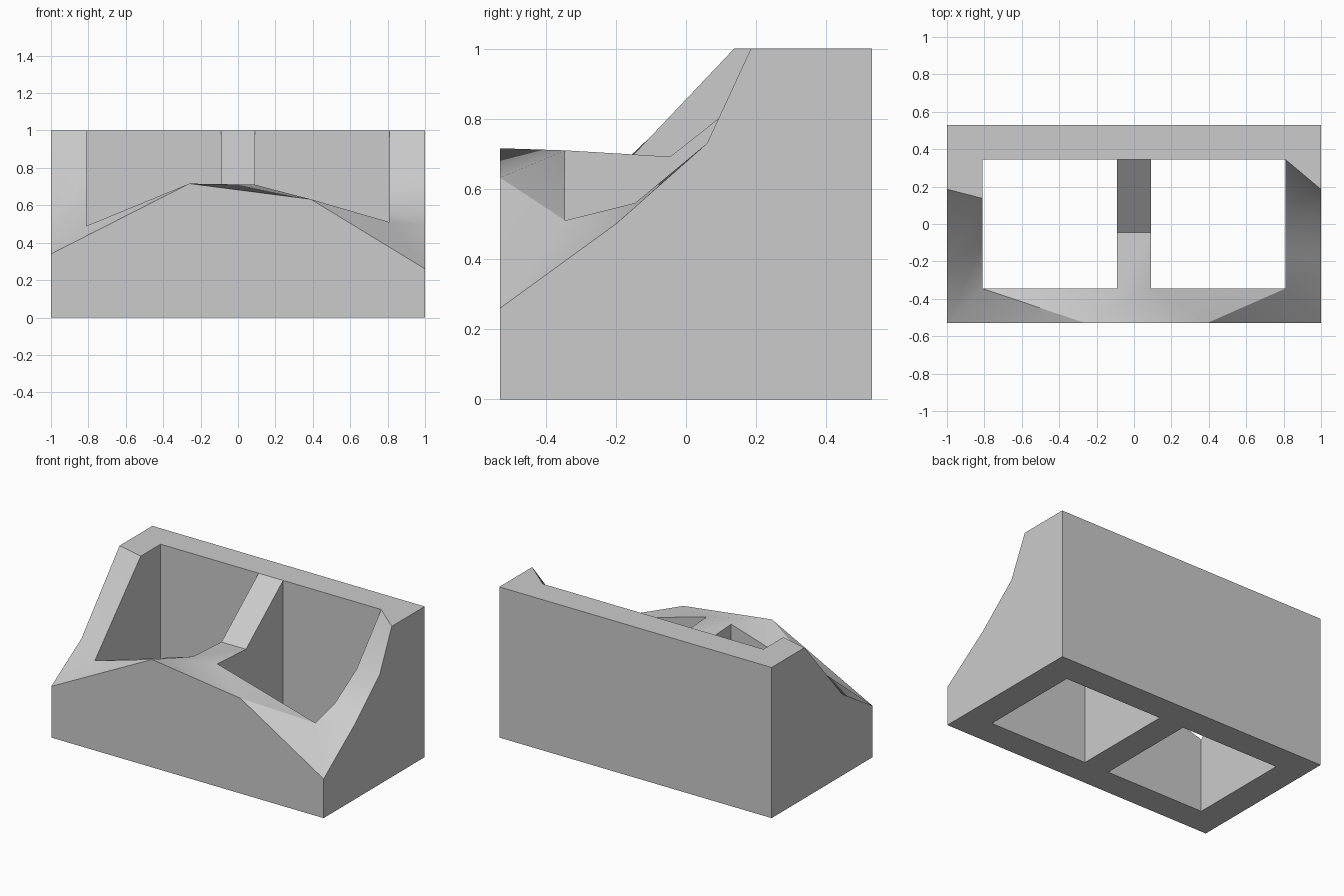
import bpy
import bmesh
import math

if "Cube" in bpy.data.objects:
    bpy.data.objects.remove(bpy.data.objects["Cube"], do_unlink=True)

concrete = bpy.data.materials.new("grey concrete")
concrete.use_nodes = True
GREY = (0.6, 0.6, 0.6, 1)
concrete.diffuse_color = GREY
concrete.node_tree.nodes["Principled BSDF"].inputs["Base Color"].default_value = GREY

# plan sizes of the block, its two cells and the web between them
W, D = 1.0, 0.53
CELL, WEB, WALL = 0.81, 0.09, 0.345

bm = bmesh.new()


def edge_line(x, profile):
    """Broken edge running front to back at one x, given as (y, z) pairs."""
    return [bm.verts.new((x, y, z)) for y, z in profile]


# broken edges of the two end walls and the web, ending on the flat rim
left_out = edge_line(-W, [(-D, 0.34), (-0.215, 0.535), (0.186, 1)])
left_in = edge_line(-CELL, [(-WALL, 0.49), (-0.1, 0.75), (0.137, 1)])
right_out = edge_line(W, [(-D, 0.26), (-0.2, 0.5), (0.06, 0.73), (0.185, 1)])
right_in = edge_line(CELL, [(-WALL, 0.51), (-0.145, 0.56), (0.09, 0.705), (WALL, 1)])
web_profile = [(-WALL, 0.71), (-0.045, 0.692), (WALL, 1)]
web_left = edge_line(-WEB, web_profile)
web_right = edge_line(WEB, web_profile)

# peaks of the front wall and corners of the back rim
peak = bm.verts.new((-0.26, -D, 0.716))
shoulder = bm.verts.new((0.39, -D, 0.632))
cell_corner = bm.verts.new((-CELL, WALL, 1))
back_left = bm.verts.new((-W, D, 1))
back_right = bm.verts.new((W, D, 1))

top = []


def add_top(*verts):
    top.append(bm.faces.new(verts))


# end walls and web: strips between neighbouring edges
for a, b in ((left_out, left_in), (web_left, web_right), (right_in, right_out)):
    for i in range(len(a) - 1):
        add_top(a[i], b[i], b[i + 1], a[i + 1])

# front wall: broken facets
add_top(left_out[0], peak, left_in[0])
add_top(left_in[0], peak, web_left[0])
add_top(peak, web_right[0], web_left[0])
add_top(peak, shoulder, web_right[0])
add_top(shoulder, right_in[0], web_right[0])
add_top(shoulder, right_out[0], right_in[0])

# back wall: flat rim
add_top(left_out[-1], left_in[-1], cell_corner, back_left)
add_top(back_left, cell_corner, web_left[-1], web_right[-1], right_in[-1], back_right)
add_top(right_in[-1], right_out[-1], back_right)

# drop the outline to the ground: outer walls, cell walls and underside
border = [e for e in bm.edges if e.is_boundary]
base = {v: bm.verts.new((v.co.x, v.co.y, 0)) for v in list(bm.verts)}
for f in top:
    bm.faces.new([base[v] for v in reversed(f.verts)])
for e in border:
    a, b = e.verts
    bm.faces.new((a, b, base[b], base[a]))
bmesh.ops.recalc_face_normals(bm, faces=bm.faces)

mesh = bpy.data.meshes.new("broken_block")
bm.to_mesh(mesh)
bm.free()
mesh.materials.append(concrete)
block = bpy.data.objects.new("broken_block", mesh)
bpy.context.collection.objects.link(block)

# soft breaks, crisp corners
bpy.context.view_layer.objects.active = block
block.select_set(True)
bpy.ops.object.shade_smooth_by_angle(angle=math.radians(30))
